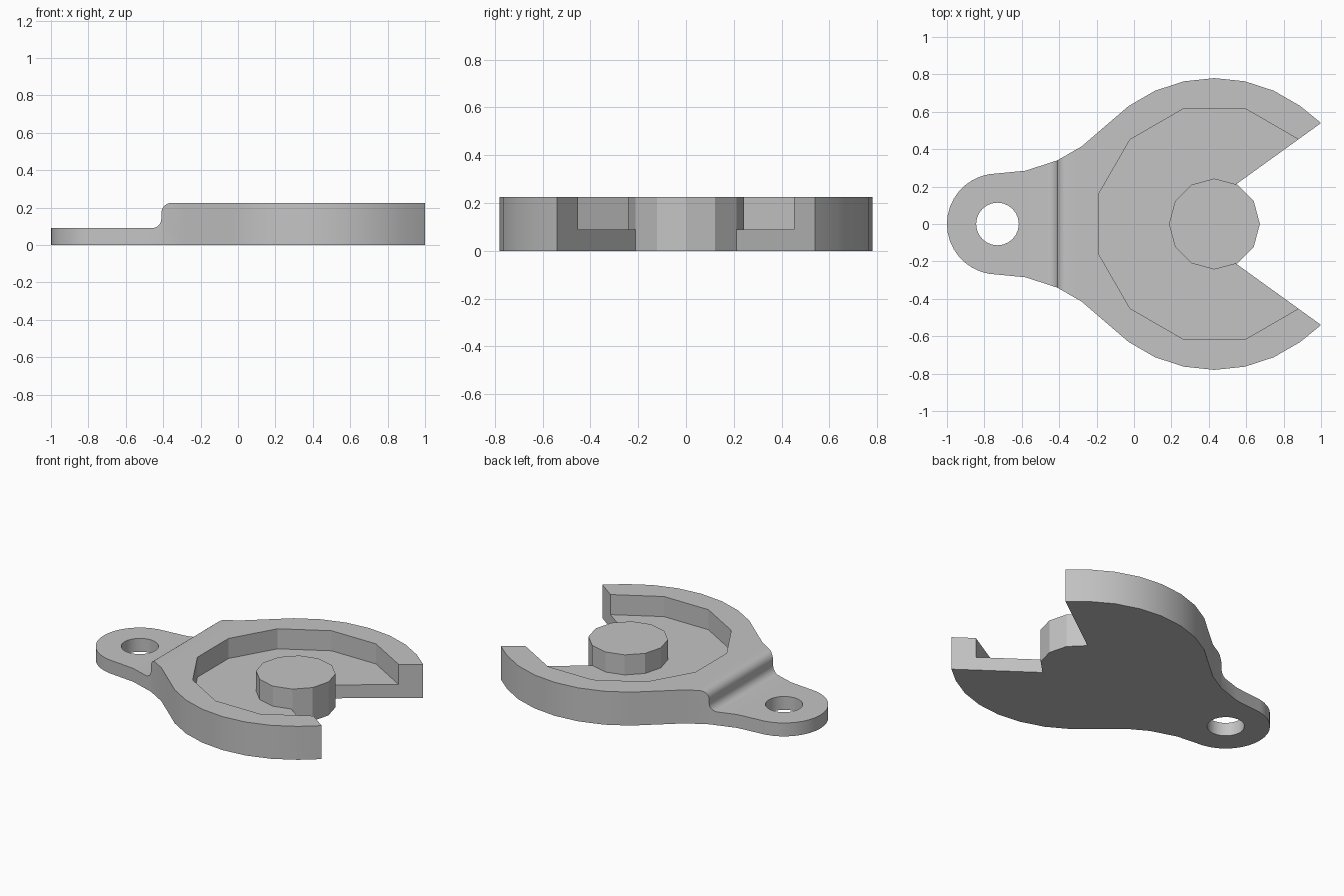
import bpy, bmesh
from math import sin, cos, radians
from mathutils import Vector

cube = bpy.data.objects.get("Cube")
if cube:
    bpy.data.objects.remove(cube, do_unlink=True)

HEIGHT, FLOOR = 0.225, 0.09
DISC_X, LUG_X = 0.43, -0.73

grey = bpy.data.materials.new("light grey")
grey.use_nodes = True
colour = (0.55, 0.55, 0.55, 1)
grey.diffuse_color = colour
grey.node_tree.nodes["Principled BSDF"].inputs["Base Color"].default_value = colour


def arc(cx, cy, r, start, end, steps):
    angles = [radians(start + (end - start) * i / steps) for i in range(steps + 1)]
    return [(cx + r * cos(a), cy + r * sin(a)) for a in angles]


def prism(name, points, push):
    """Extrude a closed ring of 3D points along a vector."""
    bm = bmesh.new()
    face = bm.faces.new([bm.verts.new(p) for p in points])
    grown = bmesh.ops.extrude_face_region(bm, geom=[face], use_keep_orig=True)
    moved = [v for v in grown["geom"] if isinstance(v, bmesh.types.BMVert)]
    bmesh.ops.translate(bm, verts=moved, vec=Vector(push))
    bmesh.ops.recalc_face_normals(bm, faces=bm.faces)
    mesh = bpy.data.meshes.new(name)
    bm.to_mesh(mesh)
    bm.free()
    mesh.materials.append(grey)
    obj = bpy.data.objects.new(name, mesh)
    bpy.context.collection.objects.link(obj)
    return obj


def upright(name, outline, z0, z1):
    return prism(name, [(x, y, z0) for x, y in outline], (0, 0, z1 - z0))


def combine(target, tool, operation):
    """Apply a boolean and discard the tool object."""
    tool.hide_render = True
    mod = target.modifiers.new(operation.lower(), "BOOLEAN")
    mod.operation, mod.solver, mod.object = operation, "EXACT", tool
    bpy.ops.object.select_all(action="DESELECT")
    target.select_set(True)
    bpy.context.view_layer.objects.active = target
    bpy.ops.object.modifier_apply(modifier=mod.name)
    bpy.data.objects.remove(tool, do_unlink=True)


# Body outline: half lug, flared neck, disc rim and jaw tip, then mirrored
half = arc(LUG_X, 0, 0.27, 180, 100, 8)
half += [(-0.58, 0.285), (-0.41, 0.34), (-0.28, 0.415)]
half += arc(DISC_X, 0, 0.78, 126, 54, 6) + [(1, 0.54)]
notch_apex = [(0.252, 0)]
outline = half + notch_apex + [(x, -y) for x, y in reversed(half[1:])]
body = upright("slotted_disc_body", outline, 0, HEIGHT)

# Rounded step down to the thin lug
step = [(-1.2, FLOOR)] + arc(-0.46, 0.14, 0.05, -90, 0, 6)
step += arc(-0.355, 0.17, 0.055, 180, 90, 6) + [(-0.355, 0.4), (-1.2, 0.4)]
combine(body, prism("step_cutter", [(x, -1, z) for x, z in step], (0, 2, 0)), "DIFFERENCE")

# Round mounting hole
hole = arc(LUG_X, 0, 0.114, 0, 345, 23)
combine(body, upright("hole_cutter", hole, -0.1, 0.4), "DIFFERENCE")

# Twelve-sided pocket
pocket = arc(DISC_X, 0, 0.638, 15, 345, 11)
combine(body, upright("pocket_cutter", pocket, FLOOR, 0.4), "DIFFERENCE")

# Twelve-sided centre post
post = arc(DISC_X, 0, 0.243, 0, 330, 11)
combine(body, upright("centre_post", post, 0, HEIGHT), "UNION")

bpy.ops.object.shade_smooth_by_angle(angle=radians(25))
